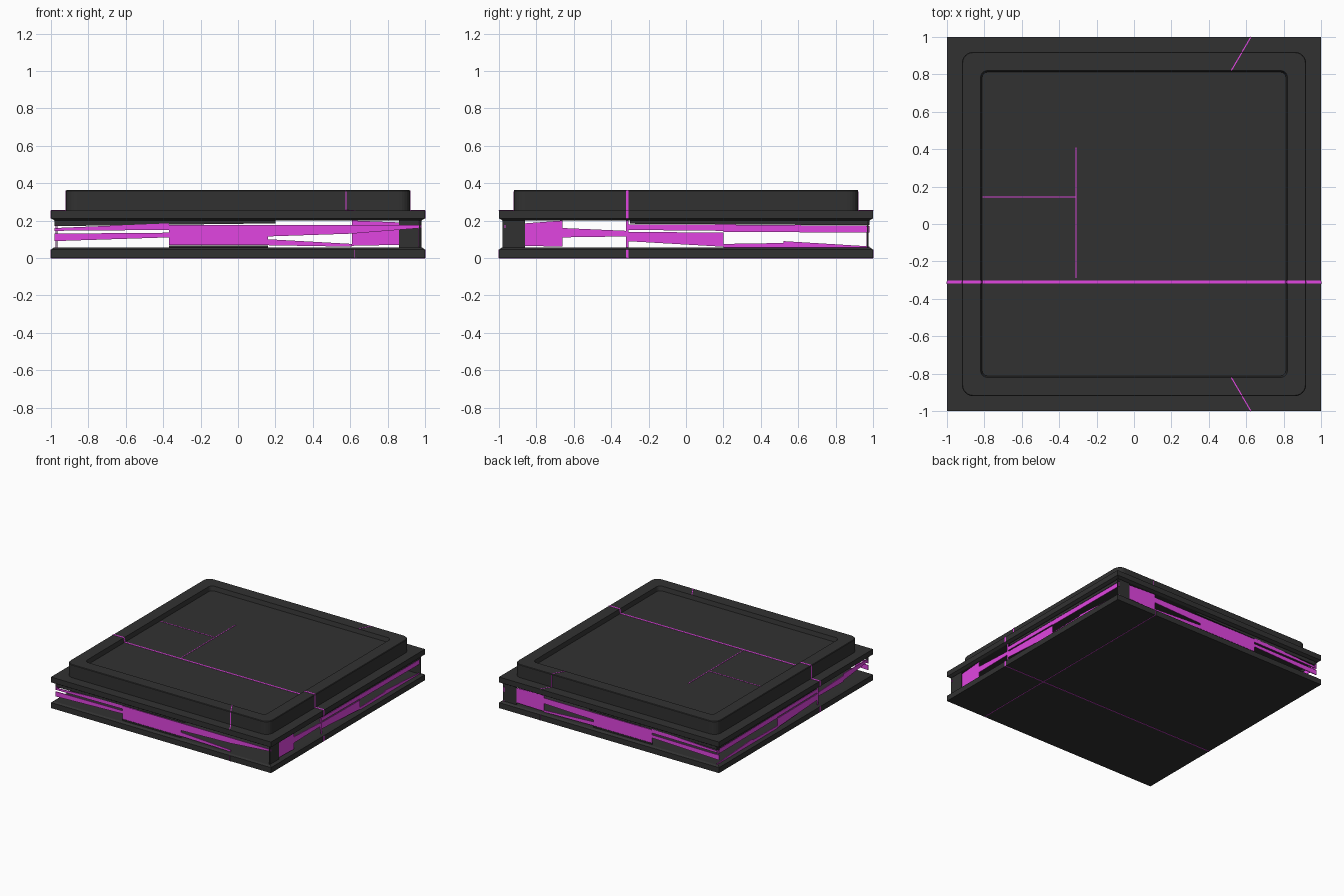
import bpy, bmesh, math
from mathutils import Vector

if "Cube" in bpy.data.objects:
    bpy.data.objects.remove(bpy.data.objects["Cube"])


def material(name, rgb):
    m = bpy.data.materials.new(name)
    m.diffuse_color = (*rgb, 1)
    m.use_nodes = True
    m.node_tree.nodes["Principled BSDF"].inputs["Base Color"].default_value = m.diffuse_color
    return m


DARK = material("charcoal", (0.031, 0.031, 0.031))
GLOW = material("magenta", (0.75, 0.06, 0.75))


def finish(name, bm, mat):
    bmesh.ops.recalc_face_normals(bm, faces=bm.faces)
    me = bpy.data.meshes.new(name)
    bm.to_mesh(me)
    bm.free()
    me.materials.append(mat)
    ob = bpy.data.objects.new(name, me)
    bpy.context.collection.objects.link(ob)
    return ob


def ring(half, r, z, n=6):
    """Rounded square outline, or a plain square when r is zero."""
    if r == 0:
        return [(sx * half, sy * half, z) for sx, sy in ((1, 1), (-1, 1), (-1, -1), (1, -1))]
    pts = []
    for k in range(4):
        q = k * math.pi / 2 + math.pi / 4
        cx = (half - r) * math.copysign(1, math.cos(q))
        cy = (half - r) * math.copysign(1, math.sin(q))
        for i in range(n + 1):
            a = k * math.pi / 2 + i / n * math.pi / 2
            pts.append((cx + r * math.cos(a), cy + r * math.sin(a), z))
    return pts


def stack(name, levels):
    """Solid skinned through square outlines (half size, corner radius, height)."""
    bm = bmesh.new()
    loops = [[bm.verts.new(p) for p in ring(*lv)] for lv in levels]
    for a, b in zip(loops, loops[1:]):
        for i in range(len(a)):
            j = (i + 1) % len(a)
            bm.faces.new((a[i], a[j], b[j], b[i]))
    bm.faces.new(loops[0])
    bm.faces.new(loops[-1])
    return finish(name, bm, DARK)


FLOOR = 0.327
# Plates and raised lid with its sunken floor
stack("base_plate", [(1, 0, 0), (1, 0, 0.045), (0.985, 0, 0.055)])
stack("upper_plate", [(0.98, 0, 0.2), (1, 0, 0.212), (1, 0, 0.255)])
stack("raised_lid", [(0.92, 0.06, 0.255), (0.92, 0.06, 0.358), (0.916, 0.056, 0.362),
                     (0.82, 0.035, 0.362), (0.812, 0.03, FLOOR)])


def seam(name, a, b, normal, width=0.006):
    """Thin glowing strip lying on a surface."""
    a, b, n = Vector(a), Vector(b), Vector(normal)
    side = (b - a).cross(n).normalized() * width / 2
    bm = bmesh.new()
    lo = [bm.verts.new(p - n * 0.001) for p in (a + side, b + side, b - side, a - side)]
    hi = [bm.verts.new(v.co + n * 0.003) for v in lo]
    for i in range(4):
        j = (i + 1) % 4
        bm.faces.new((lo[i], lo[j], hi[j], hi[i]))
    bm.faces.new(lo)
    bm.faces.new(hi)
    finish(name, bm, GLOW)


UP, DOWN = (0, 0, 1), (0, 0, -1)
# Seams on the sunken floor
seam("lid_long_seam", (-0.813, -0.31, FLOOR), (0.813, -0.31, FLOOR), UP, 0.014)
seam("lid_cross_seam", (-0.31, -0.29, FLOOR), (-0.31, 0.41, FLOOR), UP)
seam("lid_short_seam", (-0.81, 0.145, FLOOR), (-0.31, 0.145, FLOOR), UP)
# Seams running down both sides
for s in (-1, 1):
    out = (s, 0, 0)
    seam("inner_wall_seam", (s * 0.812, -0.31, FLOOR), (s * 0.82, -0.31, 0.362), (-s, 0, 0), 0.014)
    seam("rim_seam", (s * 0.818, -0.31, 0.362), (s * 0.917, -0.31, 0.362), UP, 0.014)
    seam("ledge_seam", (s * 0.92, -0.31, 0.255), (s, -0.31, 0.255), UP, 0.014)
    seam("lid_side_seam", (s * 0.92, -0.315, 0.255), (s * 0.92, -0.315, 0.36), out, 0.014)
    seam("plate_side_seam", (s, -0.315, 0.21), (s, -0.315, 0.255), out, 0.014)
    seam("base_side_seam", (s, -0.315, 0), (s, -0.315, 0.045), out, 0.014)
    seam("gap_seam", (s * 0.975, -0.315, 0.05), (s * 0.975, -0.315, 0.205), out, 0.014)
    # Slanted seams at front and back
    seam("slant_rim_seam", (0.52, s * 0.82, 0.362), (0.577, s * 0.917, 0.362), UP)
    seam("slant_ledge_seam", (0.578, s * 0.92, 0.255), (0.625, s, 0.255), UP)
    seam("lid_end_seam", (0.578, s * 0.92, 0.255), (0.578, s * 0.92, 0.355), (0, s, 0), 0.006)
    seam("base_end_seam", (0.625, s, 0), (0.625, s, 0.045), (0, s, 0), 0.003)
# Seams underneath
seam("under_long_seam", (-1, -0.31, 0), (1, -0.31, 0), DOWN, 0.008)
seam("under_cross_seam", (0.63, -1, 0), (0.63, 1, 0), DOWN, 0.005)


def panel(name, axis, pos, pts, mat):
    """Thin upright sheet in the gap; pts are (along, height)."""
    bm = bmesh.new()
    sets = []
    for d in (-0.003, 0.003):
        sets.append([bm.verts.new((u, pos + d, z) if axis == "y" else (pos + d, u, z)) for u, z in pts])
    lo, hi = sets
    for i in range(len(pts)):
        j = (i + 1) % len(pts)
        bm.faces.new((lo[i], lo[j], hi[j], hi[i]))
    bm.faces.new(lo)
    bm.faces.new(hi)
    finish(name, bm, mat)


def strip(u0, a0, a1, u1, b0, b1):
    return [(u0, a0), (u1, b0), (u1, b1), (u0, a1)]


# Broken glowing sheets between the plates on front and back
for s in (-1, 1):
    y = s * 0.968
    shapes = [strip(-0.37, 0.068, 0.175, 0.16, 0.068, 0.175),
              strip(-0.98, 0.145, 0.16, -0.37, 0.15, 0.185),
              strip(-0.98, 0.09, 0.13, -0.37, 0.11, 0.135),
              strip(0.16, 0.115, 0.175, 0.61, 0.13, 0.175),
              strip(0.16, 0.068, 0.1, 0.61, 0.06, 0.075)]
    if s > 0:
        shapes.append(strip(0.61, 0.065, 0.2, 0.86, 0.07, 0.19))
    else:
        shapes.append(strip(0.61, 0.13, 0.175, 0.98, 0.16, 0.175))
    for p in shapes:
        panel("glow_sheet_end", "y", y, p, GLOW)
    # Dark remains of the outer skin
    panel("skin_end", "y", y, strip(-0.98, 0.17, 0.2, 0.2, 0.185, 0.2), DARK)
    panel("skin_end_low", "y", y, strip(-0.37, 0.05, 0.066, 0.16, 0.05, 0.066), DARK)
panel("skin_corner_end", "y", 0.972, strip(0.86, 0.05, 0.2, 0.98, 0.05, 0.2), DARK)

# Broken glowing sheets on left and right
for s in (-1, 1):
    x = s * 0.968
    shapes = [strip(-0.66, 0.11, 0.16, -0.32, 0.115, 0.145),
              strip(-0.32, 0.15, 0.18, 0.2, 0.145, 0.178),
              strip(-0.32, 0.09, 0.14, 0.2, 0.06, 0.135),
              strip(0.2, 0.14, 0.178, 0.98, 0.135, 0.172),
              strip(0.2, 0.055, 0.075, 0.52, 0.055, 0.08),
              strip(0.52, 0.055, 0.09, 0.98, 0.055, 0.062)]
    if s > 0:
        shapes.append(strip(-0.86, 0.065, 0.185, -0.66, 0.06, 0.2))
    else:
        shapes.append(strip(-0.98, 0.155, 0.175, -0.66, 0.12, 0.175))
    for p in shapes:
        panel("glow_sheet_side", "x", x, p, GLOW)
    panel("skin_side", "x", x, strip(-0.3, 0.183, 0.2, 0.98, 0.175, 0.2), DARK)
panel("skin_corner_side", "x", 0.972, strip(-0.98, 0.05, 0.2, -0.86, 0.05, 0.2), DARK)
